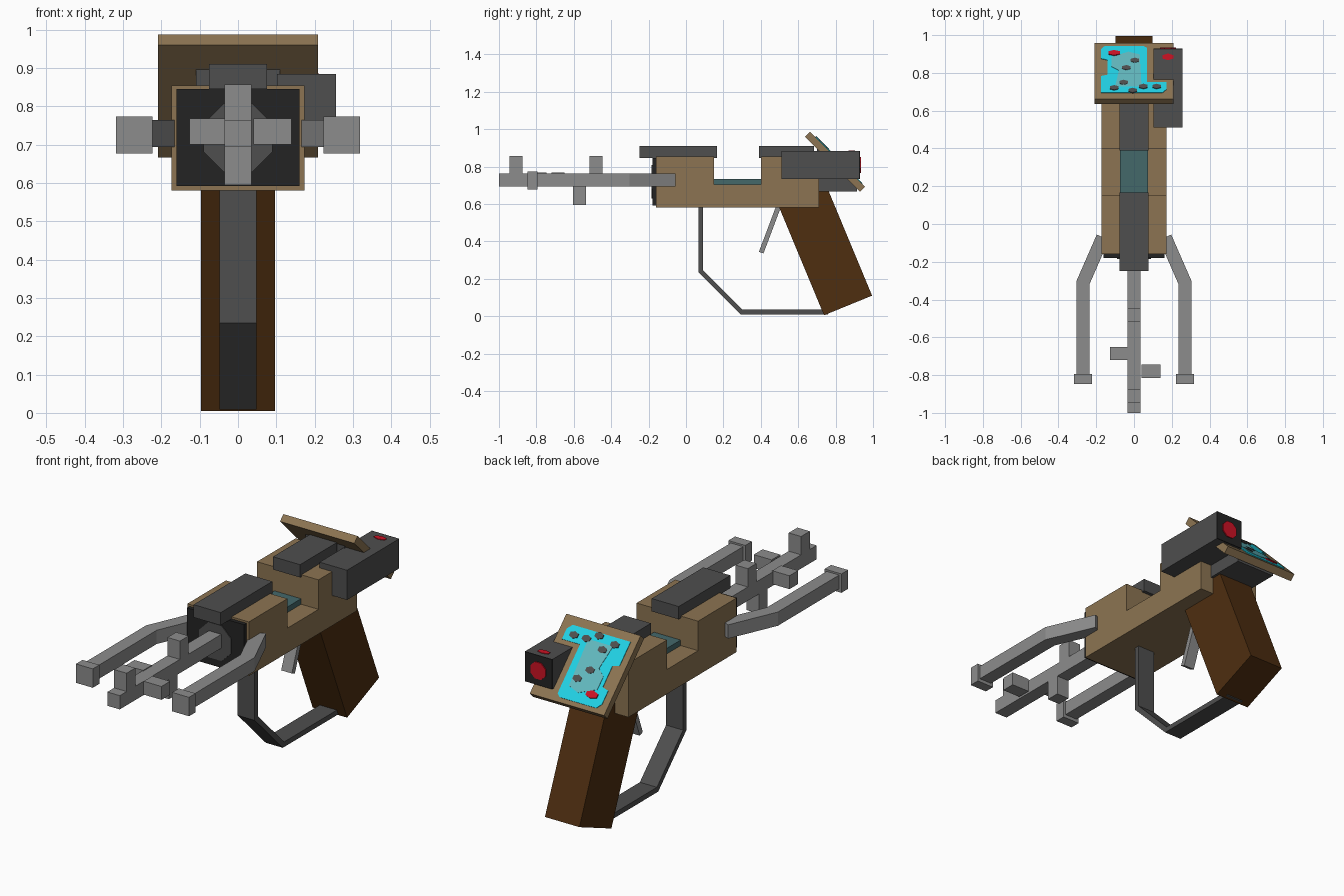
import bpy, bmesh, math
from mathutils import Vector

default = bpy.data.objects.get("Cube")
if default:
    bpy.data.objects.remove(default, do_unlink=True)


def material(name, red, green, blue):
    """Flat material from display values, converted to linear."""
    linear = [(c / 255 / 12.92) if c < 11 else ((c / 255 + 0.055) / 1.055) ** 2.4
              for c in (red, green, blue)]
    mat = bpy.data.materials.new(name)
    mat.use_nodes = True
    mat.diffuse_color = (*linear, 1)
    mat.node_tree.nodes["Principled BSDF"].inputs["Base Color"].default_value = (*linear, 1)
    return mat


tan = material("tan_casing", 140, 116, 82)
brown = material("brown_grip", 78, 46, 16)
dark = material("dark_grey_metal", 78, 78, 78)
light = material("light_grey_metal", 140, 140, 140)
black = material("black_plate", 36, 36, 36)
teal = material("teal_panel", 68, 104, 106)
cyan = material("cyan_display", 33, 208, 228)
muted = material("muted_display", 98, 184, 190)
red = material("red_light", 205, 18, 36)


def extrude(name, outline, offset, mat):
    """Solid made by sweeping a flat outline along an offset."""
    bm = bmesh.new()
    near = [bm.verts.new(p) for p in outline]
    far = [bm.verts.new(Vector(p) + Vector(offset)) for p in outline]
    bm.faces.new(near)
    bm.faces.new(far[::-1])
    for i in range(len(near)):
        j = (i + 1) % len(near)
        bm.faces.new((near[i], near[j], far[j], far[i]))
    bmesh.ops.recalc_face_normals(bm, faces=bm.faces)
    mesh = bpy.data.meshes.new(name)
    bm.to_mesh(mesh)
    bm.free()
    mesh.materials.append(mat)
    obj = bpy.data.objects.new(name, mesh)
    bpy.context.collection.objects.link(obj)
    return obj


def box(name, x, y, z, mat):
    outline = [(x[0], y[0], z[0]), (x[1], y[0], z[0]), (x[1], y[1], z[0]), (x[0], y[1], z[0])]
    return extrude(name, outline, (0, 0, z[1] - z[0]), mat)


def side_profile(name, points, half_width, mat):
    """Profile in y and z, centred across the model."""
    return extrude(name, [(-half_width, y, z) for y, z in points], (half_width * 2, 0, 0), mat)


def strip(path, thickness):
    """Closed outline of constant thickness with mitred corners."""
    pts = [Vector(p) for p in path]
    left, right = [], []
    for i, p in enumerate(pts):
        before = (p - pts[i - 1]).normalized() if i else None
        after = (pts[i + 1] - p).normalized() if i + 1 < len(pts) else None
        a, b = before or after, after or before
        tangent = (a + b).normalized()
        normal = Vector((-tangent.y, tangent.x)) * thickness / 2 / tangent.dot(a)
        left.append(p + normal)
        right.append(p - normal)
    return left + right[::-1]


def ring(radius, sides, squash=1):
    turn = math.tau / sides
    return [(radius * math.cos(turn * (i + 0.5)), radius * squash * math.sin(turn * (i + 0.5)))
            for i in range(sides)]


# Casing with its notch, and the panel lying in the notch
side_profile("casing", [(-0.16, 0.58), (0.71, 0.58), (0.71, 0.855), (0.4, 0.855),
                        (0.4, 0.705), (0.15, 0.705), (0.15, 0.855), (-0.16, 0.855)], 0.173, tan)
box("notch_panel", (-0.075, 0.075), (0.15, 0.4), (0.7, 0.733), teal)

# Top covers
box("front_cover", (-0.076, 0.076), (-0.248, 0.167), (0.845, 0.91), dark)
box("rear_cover", (-0.076, 0.076), (0.39, 0.685), (0.845, 0.91), dark)

# Muzzle plate and its grey marking
box("muzzle_plate", (-0.161, 0.161), (-0.18, -0.155), (0.592, 0.845), black)
extrude("muzzle_marking", [(x, -0.18, z + 0.718) for x, z in ring(0.097, 8)], (0, -0.004, 0), dark)

# Grip, trigger and guard
side_profile("grip", [(0.738, 0.005), (0.995, 0.11), (0.733, 0.74), (0.476, 0.635)], 0.097, brown)
side_profile("trigger", strip([(0.5, 0.6), (0.402, 0.34)], 0.026), 0.03, light)
side_profile("trigger_guard", strip([(0.079, 0.6), (0.079, 0.24), (0.297, 0.022), (0.76, 0.022)],
                                    0.026), 0.048, dark)

# Centre rod with studs
rod_z = (0.694, 0.764)
box("centre_rod", (-0.035, 0.035), (-1, -0.05), rod_z, light)
for name, y, z in (("front_upper_stud", -0.91, (0.76, 0.857)),
                   ("rear_upper_stud", -0.482, (0.76, 0.857)),
                   ("lower_stud", -0.57, (0.595, 0.7))):
    box(name, (-0.035, 0.035), (y - 0.035, y + 0.035), z, light)
box("right_stud", (-0.127, -0.03), (-0.72, -0.65), (0.7, 0.768), light)
box("left_stud", (0.04, 0.14), (-0.815, -0.745), (0.7, 0.768), light)

# Pair of bent arms with end caps
for label, s in (("left", 1), ("right", -1)):
    arm = strip([(0.27 * s, -0.8), (0.27 * s, -0.31), (0.165 * s, -0.07)], 0.07)
    extrude(label + "_arm", [(p.x, p.y, rod_z[0]) for p in arm], (0, 0, 0.07), light)
    box(label + "_arm_cap", sorted((0.223 * s, 0.318 * s)), (-0.848, -0.795), (0.677, 0.773), light)

# Scanner box with a lens at the back
box("scanner", (0.102, 0.256), (0.51, 0.925), (0.733, 0.884), dark)
box("scanner_back", (0.102, 0.256), (0.925, 0.93), (0.733, 0.884), black)
extrude("scanner_lens", [(x + 0.179, 0.93, z + 0.808) for x, z in ring(0.046, 8)], (0, 0.005, 0), red)
extrude("scanner_top_light", [(x + 0.18, y + 0.885, 0.884) for x, y in ring(0.035, 6, 0.5)],
        (0, 0, 0.003), red)

# Display board, tilted back, with its mount
side_profile("display_board", [(0.663, 0.987), (0.957, 0.693), (0.93, 0.666), (0.636, 0.96)],
             0.209, tan)
side_profile("display_mount", [(0.7, 0.667), (0.913, 0.667), (0.913, 0.687), (0.7, 0.9)],
             0.11, dark)

# Painted display shapes: u runs across the board, v down its slope
centre = Vector((0, 0.81, 0.84))
down = Vector((0, 1, -1)).normalized()
outward = Vector((0, 1, 1)).normalized()


def painted(name, points, height, mat):
    outline = [centre + Vector((u, 0, 0)) + down * v for u, v in points]
    extrude(name, outline, outward * height, mat)


painted("display_area", [(-0.175, -0.165), (0.15, -0.165), (0.172, -0.14), (0.172, -0.085),
                         (0.07, -0.085), (0.07, 0.17), (0.05, 0.185), (-0.155, 0.185),
                         (-0.175, 0.16), (-0.175, 0.09), (-0.14, 0.08), (-0.14, -0.03),
                         (-0.175, -0.04)], 0.003, cyan)
painted("display_band", [(-0.1, -0.12), (0.04, -0.12), (0.03, 0.12), (-0.03, 0.14),
                         (-0.12, 0.1), (-0.12, 0.03), (-0.08, 0)], 0.005, muted)
for u, v in ((-0.007, -0.15), (-0.105, -0.13), (0.12, -0.12), (0.05, -0.12),
             (-0.055, -0.09), (0.005, 0.075), (-0.04, 0.02)):
    painted("display_spot", [(u + a, v + b) for a, b in ring(0.026, 6, 0.7)], 0.007, dark)
painted("display_alert", [(u - 0.105, v + 0.13) for u, v in ring(0.036, 6, 0.55)], 0.008, red)
